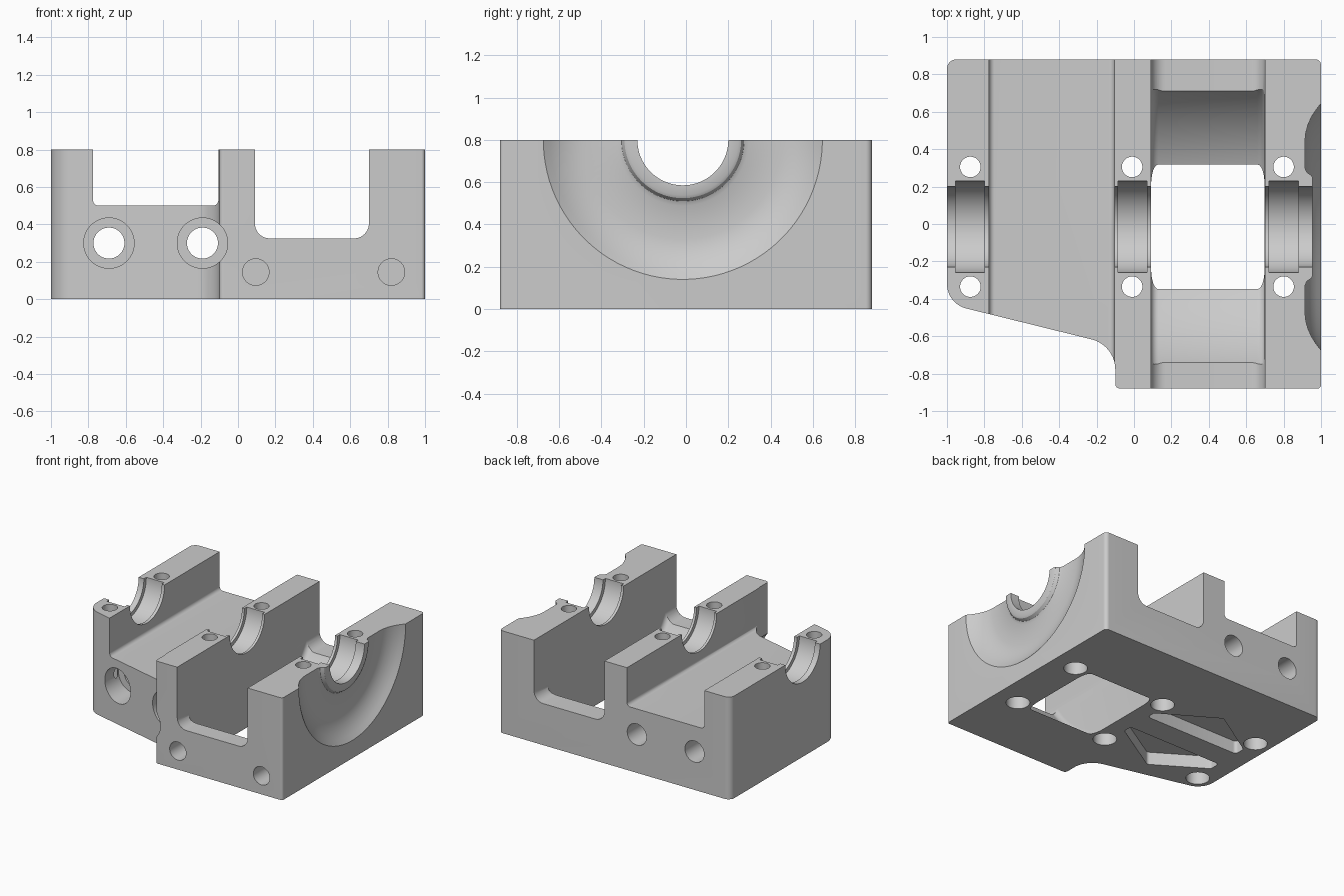
import bpy, bmesh, math
from mathutils import Vector

if "Cube" in bpy.data.objects:
    bpy.data.objects.remove(bpy.data.objects["Cube"])

AXIS_Y, TOP = -0.015, 0.8   # shaft axis runs along x at this y and z

grey = bpy.data.materials.new("machined_grey")
grey.diffuse_color = (0.6, 0.6, 0.6, 1)
grey.use_nodes = True
grey.node_tree.nodes["Principled BSDF"].inputs["Base Color"].default_value = grey.diffuse_color


def rounded(corners, steps=10):
    """Closed 2D outline from (u, v, radius) corners."""
    out, n = [], len(corners)
    for i, (u, v, r) in enumerate(corners):
        p = Vector((u, v))
        if r == 0:
            out.append(p)
            continue
        d1 = (Vector(corners[i - 1][:2]) - p).normalized()
        d2 = (Vector(corners[(i + 1) % n][:2]) - p).normalized()
        half = d1.angle(d2) / 2
        c = p + (d1 + d2).normalized() * r / math.sin(half)
        t = r / math.tan(half)
        a, b = (p + d1 * t - c).normalized(), (p + d2 * t - c).normalized()
        out += [c + a.slerp(b, k / steps) * r for k in range(steps + 1)]
    return out


def circle(u, v, r, n=40):
    return [(u + r * math.cos((k + .5) * math.tau / n),
             v + r * math.sin((k + .5) * math.tau / n)) for k in range(n)]


def make(name, bm):
    bmesh.ops.recalc_face_normals(bm, faces=bm.faces)
    mesh = bpy.data.meshes.new(name)
    bm.to_mesh(mesh)
    bm.free()
    mesh.materials.append(grey)
    ob = bpy.data.objects.new(name, mesh)
    bpy.context.collection.objects.link(ob)
    return ob


def prism(name, outline, axis, lo, hi, chamfer=0):
    """Extrude a 2D outline along z (outline in xy) or y (outline in xz)."""
    bm = bmesh.new()
    at = (lambda p, w: (p[0], p[1], w)) if axis == "z" else (lambda p, w: (p[0], w, p[1]))
    a = [bm.verts.new(at(p, lo)) for p in outline]
    b = [bm.verts.new(at(p, hi)) for p in outline]
    base = bm.faces.new(a)
    bm.faces.new(b)
    n = len(a)
    for i in range(n):
        bm.faces.new((a[i], a[(i + 1) % n], b[(i + 1) % n], b[i]))
    if chamfer:
        bmesh.ops.bevel(bm, geom=list(base.edges), offset=chamfer, segments=1,
                        affect='EDGES', profile=0.5)
    return make(name, bm)


def lathe(name, profile, n=96):
    """Revolve (x, radius) points about the shaft axis."""
    bm = bmesh.new()
    rings = []
    for x, r in profile:
        rings.append([bm.verts.new((x, AXIS_Y + y, TOP + z)) for y, z in circle(0, 0, r, n)])
    for a, b in zip(rings, rings[1:]):
        for i in range(n):
            bm.faces.new((a[i], a[(i + 1) % n], b[(i + 1) % n], b[i]))
    bm.faces.new(rings[0])
    bm.faces.new(rings[-1])
    return make(name, bm)


# Block with a stepped, slanted front and a small chamfer underneath
body = prism("bearing_block", rounded([
    (-1, .88, .05), (-1, -.426, .135), (-.1, -.648, .166),
    (-.1, -.88, .025), (1, -.88, .02), (1, .88, .03)]), "z", 0, TOP, 0.01)

cutters = []

# Shallow left channel and deep right channel
cutters.append(prism("left_channel", rounded([
    (-.775, 1.2, 0), (-.775, .5, .03), (-.105, .5, .03), (-.105, 1.2, 0)]), "y", -1.2, 1.2))
cutters.append(prism("right_channel", rounded([
    (.09, 1.2, 0), (.09, .325, .08), (.7, .325, .08), (.7, 1.2, 0)]), "y", -1.2, 1.2))

# Round sweep clearance that breaks through the floor of the right channel
R, f = 0.867, 0.04
arc = [(f * (1 - math.cos(k * math.pi / 12)), R - f + f * math.sin(k * math.pi / 12))
       for k in range(7)]
cutters.append(lathe("sweep_clearance",
                     [(.091 + x, r) for x, r in arc] + [(.699 - x, r) for x, r in reversed(arc)], 128))

# Shaft bore with bearing seats, ending in the dished recess of the right face
bore = [(-1.1, .215)]
for x0, x1 in ((-.955, -.80), (-.085, .07), (.722, .88)):
    bore += [(x0, .215), (x0, .245), (x1, .245), (x1, .215)]
bore += [(.955, .215), (.955, .262), (.948, .276), (.925, .29), (.915, .312),
         (.915, .47), (.919, .505), (.93, .545), (.95, .59), (.975, .628), (1, .66), (1.1, .78)]
cutters.append(lathe("shaft_bore", bore))

# Vertical bolt holes with counterbores from below
for x in (-.875, -.01, .8):
    for y in (.305, -.335):
        cutters.append(prism("bolt_hole", circle(x, y, .055), "z", -.2, 1.2))
        cutters.append(prism("bolt_counterbore", circle(x, y, .085), "z", -.2, .12))

# Long cross holes with wide front counterbores
for x in (-.69, -.19):
    cutters.append(prism("cross_hole", circle(x, .3, .083), "y", -1.2, 1.2))
    cutters.append(prism("cross_counterbore", circle(x, .3, .135), "y", -1.2, -.3))

# Blind front holes
for x in (.095, .82):
    cutters.append(prism("blind_hole", circle(x, .145, .071), "y", -1.2, -.68))

# Mirrored lightening pockets underneath
for s in (1, -1):
    cutters.append(prism("pocket", rounded([
        (-.04, .01 + s * .095, .025), (-.04, .01 + s * .165, .025), (-.47, .01 + s * .425, .03),
        (-.86, .01 + s * .18, .025), (-.86, .01 + s * .095, .025)], 5), "z", -.2, .1))

# Cut everything out of the block
bpy.context.view_layer.objects.active = body
for c in cutters:
    c.hide_render = True
    m = body.modifiers.new("cut", 'BOOLEAN')
    m.operation, m.solver, m.object = 'DIFFERENCE', 'EXACT', c
    bpy.ops.object.modifier_apply(modifier=m.name)
for c in cutters:
    bpy.data.objects.remove(c, do_unlink=True)

bpy.ops.object.select_all(action='DESELECT')
body.select_set(True)
bpy.context.view_layer.objects.active = body
bpy.ops.object.shade_smooth_by_angle(angle=math.radians(30))
